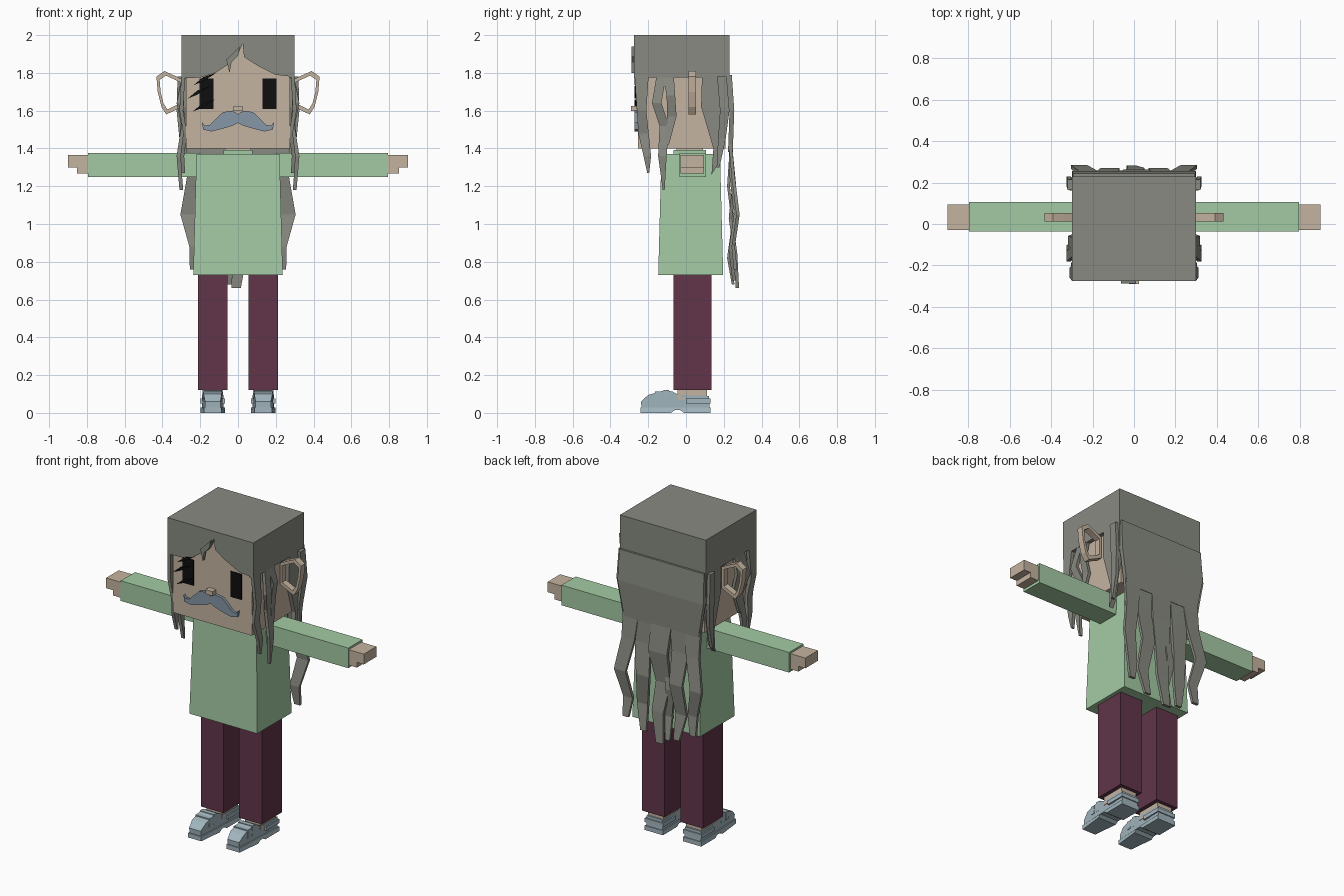
import bpy
import bmesh
from mathutils import Vector

cube = bpy.data.objects.get("Cube")
if cube:
    bpy.data.objects.remove(cube, do_unlink=True)


def material(name, rgb):
    col = [((c / 255 + 0.055) / 1.055) ** 2.4 for c in rgb] + [1]
    m = bpy.data.materials.new(name)
    m.use_nodes = True
    m.diffuse_color = col
    m.node_tree.nodes["Principled BSDF"].inputs["Base Color"].default_value = col
    return m


HAIR = material("grey_hair", (136, 138, 129))
SKIN = material("skin", (197, 180, 160))
GREEN = material("green_shirt", (164, 202, 164))
WINE = material("wine_trousers", (97, 53, 73))
SHOE = material("pale_blue_shoe", (162, 182, 190))
TACHE = material("blue_grey_moustache", (134, 150, 166))
BLACK = material("black", (14, 14, 14))


def finish(name, bm, mat, mirror=False):
    bmesh.ops.recalc_face_normals(bm, faces=bm.faces)
    me = bpy.data.meshes.new(name)
    bm.to_mesh(me)
    bm.free()
    me.materials.append(mat)
    ob = bpy.data.objects.new(name, me)
    bpy.context.collection.objects.link(ob)
    if mirror:
        ob.modifiers.new("Mirror", "MIRROR").use_clip = False
    return ob


def box(name, mat, x, y, z, mirror=False, flare=0.0):
    """Box from ranges; flare widens its bottom."""
    bm = bmesh.new()
    bmesh.ops.create_cube(bm, size=1)
    for v in bm.verts:
        low = flare if v.co.z < 0 else 0
        s = [1 if c > 0 else -1 for c in v.co]
        v.co = (x[s[0] > 0] + s[0] * low, y[s[1] > 0] + s[1] * low, z[s[2] > 0])
    return finish(name, bm, mat, mirror)


def plate(name, mat, pts, axis, lo, hi, mirror=False):
    """Flat outline (h, z) extruded along x or y."""
    bm = bmesh.new()
    place = (lambda h, z, d: (d, h, z)) if axis == "x" else (lambda h, z, d: (h, d, z))
    face = bm.faces.new([bm.verts.new(place(h, z, lo)) for h, z in pts])
    out = bmesh.ops.extrude_face_region(bm, geom=[face])["geom"]
    shift = Vector(place(0, 0, hi - lo))
    for v in out:
        if isinstance(v, bmesh.types.BMVert):
            v.co += shift
    return finish(name, bm, mat, mirror)


def strand(name, mat, path, widths, across, thick, mirror=False):
    """Ribbon of hair along a path, tapering by widths."""
    bm = bmesh.new()
    a = Vector((1, 0, 0)) if across == "x" else Vector((0, 1, 0))
    t = Vector((0, 1, 0)) if across == "x" else Vector((1, 0, 0))
    rings = []
    for p, w in zip(path, widths):
        rings.append([bm.verts.new(Vector(p) + a * w * i + t * thick * j)
                      for i, j in ((-.5, -.5), (.5, -.5), (.5, .5), (-.5, .5))])
    for r, s in zip(rings, rings[1:]):
        for i in range(4):
            bm.faces.new((r[i], r[i - 1], s[i - 1], s[i]))
    bm.faces.new(rings[0])
    bm.faces.new(rings[-1])
    return finish(name, bm, mat, mirror)


# Head, neck and nose
box("head", SKIN, (-.275, .275), (-.255, .21), (1.4, 1.97))
box("neck", SKIN, (-.07, .07), (-.05, .09), (1.34, 1.42))
nose = box("nose", SKIN, (-.025, .025), (-.29, -.25), (1.597, 1.625))

# Ears: open rings
outline = [(.285, 1.76), (.335, 1.785), (.39, 1.81), (.432, 1.78),
           (.425, 1.70), (.405, 1.62), (.38, 1.58), (.285, 1.625)]
centre = Vector((.355, 1.70))
bm = bmesh.new()
loops = []
for scale, y in ((1, .012), (1, .052), (.78, .052), (.78, .012)):
    pts = [centre + (Vector(p) - centre) * scale for p in outline]
    loops.append([bm.verts.new((p.x, y, p.y)) for p in pts])
for k in range(4):
    for i in range(len(outline)):
        bm.faces.new((loops[k - 1][i - 1], loops[k - 1][i], loops[k][i], loops[k][i - 1]))
finish("ear", bm, SKIN, True)

# Eyes, scar-like lashes, moustache
box("eye", BLACK, (.13, .205), (-.262, -.25), (1.61, 1.77), True)
for i, (x, z) in enumerate(((-.235, 1.735), (-.265, 1.665), (-.24, 1.595))):
    plate(f"lash_{i}", BLACK, [(x, z), (x + .05, z + .02), (x + .12, z + .065),
                               (x + .05, z + .042)], "y", -.272, -.262)
plate("moustache", TACHE, [(0, 1.582), (.03, 1.6), (.08, 1.592), (.12, 1.555), (.15, 1.525),
                           (.175, 1.52), (.19, 1.538), (.185, 1.5), (.14, 1.49),
                           (.08, 1.505), (.03, 1.52), (0, 1.535)], "y", -.272, -.25, True)

# Hair cap: top, sides, back and a parted fringe
box("hair_top", HAIR, (-.3, .3), (-.275, .23), (1.965, 2))
box("hair_side", HAIR, (.27, .3), (-.275, .23), (1.775, 1.97), True)
box("hair_back", HAIR, (-.3, .3), (.2, .23), (1.775, 1.97))
plate("hair_fringe", HAIR, [(-.3, 2), (-.3, 1.772), (-.2, 1.775), (-.12, 1.8), (-.03, 1.86),
                            (.0, 1.9), (.025, 1.955), (.032, 1.885), (.1, 1.84),
                            (.2, 1.79), (.3, 1.778), (.3, 2)], "y", -.275, -.25)
plate("fringe_lock", HAIR, [(.01, 1.94), (-.03, 1.9), (-.062, 1.87), (-.045, 1.8),
                            (-.035, 1.855), (0, 1.89)], "y", -.288, -.268)

# Side locks
strand("front_side_lock", HAIR,
       [(.29, -.235, 1.79), (.3, -.235, 1.6), (.28, -.225, 1.48), (.295, -.205, 1.36),
        (.29, -.2, 1.27)], (.075, .05, .055, .04, .01), "y", .02, True)
strand("middle_side_lock", HAIR,
       [(.285, -.13, 1.79), (.315, -.155, 1.64), (.29, -.115, 1.52), (.315, -.125, 1.36),
        (.3, -.118, 1.18)], (.05, .05, .05, .045, .01), "y", .02, True)
strand("thin_side_lock", HAIR,
       [(.285, -.095, 1.79), (.31, -.08, 1.68), (.29, -.075, 1.57), (.305, -.1, 1.42)],
       (.06, .045, .05, .02), "y", .018, True)
plate("rear_side_lock", HAIR, [(.085, 1.79), (.08, 1.62), (.11, 1.52), (.145, 1.4), (.135, 1.26),
                               (.165, 1.31), (.19, 1.45), (.23, 1.6), (.23, 1.79)],
      "x", .27, .3, True)
strand("rear_edge_lock", HAIR,
       [(.31, .19, 1.78), (.315, .205, 1.6), (.3, .19, 1.45), (.3, .17, 1.3)],
       (.05, .05, .04, .015), "y", .02, True)

# Long back hair: a sheet splitting into wavy strands
strand("back_hair_sheet", HAIR, [(0, .23, 1.79), (0, .243, 1.6), (0, .235, 1.38)],
       (.59, .6, .52), "x", .025)
strand("outer_back_strand", HAIR,
       [(.215, .235, 1.42), (.225, .25, 1.25), (.265, .275, 1.05), (.225, .25, .88),
        (.235, .262, .76)], (.11, .09, .08, .065, .04), "x", .018, True)
strand("inner_back_strand", HAIR,
       [(.125, .235, 1.42), (.13, .24, 1.25), (.115, .262, 1.05), (.135, .235, .86),
        (.115, .255, .70)], (.12, .11, .09, .075, .04), "x", .018, True)
strand("central_back_strand", HAIR,
       [(.0, .235, 1.42), (.015, .255, 1.22), (-.01, .235, 1.03), (.01, .262, .85),
        (-.01, .272, .66)], (.14, .13, .1, .08, .05), "x", .018)
strand("thin_back_strand", HAIR,
       [(-.06, .24, 1.42), (-.05, .225, 1.2), (-.065, .25, 1.0), (-.04, .225, .82),
        (-.05, .25, .68)], (.08, .07, .06, .05, .03), "x", .015)

# Shirt
box("shirt_body", GREEN, (-.22, .22), (-.13, .18), (.73, 1.37), flare=.017)
box("shirt_collar", GREEN, (-.078, .078), (-.065, .105), (1.36, 1.393))
box("sleeve", GREEN, (.2, .795), (-.035, .107), (1.25, 1.377), True)

# Hands with a shorter lower step
plate("hand", SKIN, [(.78, 1.365), (.9, 1.365), (.9, 1.3), (.852, 1.3),
                     (.852, 1.267), (.78, 1.267)], "y", -.03, .095, True)

# Trousers and ankles
box("trouser_leg", WINE, (.055, .213), (-.067, .135), (.12, .74), True)
box("ankle", SKIN, (.08, .188), (-.045, .112), (.07, .125), True)

# Shoes: upper, sole and straps
upper = plate("shoe_upper", SHOE, [(-.235, .02), (-.238, .06), (-.2, .095), (-.155, .108),
                                   (-.11, .12), (-.07, .112), (-.04, .095), (.122, .09),
                                   (.125, .02)], "x", .078, .19, True)
sole = plate("shoe_sole", SHOE, [(-.242, 0), (-.242, .028), (.13, .028), (.13, 0), (-.01, 0),
                                 (-.03, .014), (-.06, .014), (-.08, 0)], "x", .07, .198, True)
for shoe in (upper, sole):
    for v in shoe.data.vertices:
        if v.co.y < -.21:
            v.co.x = .134 + (v.co.x - .134) * .72
        if v.co.z > .09 and v.co.y < -.05:
            v.co.x = .134 + (v.co.x - .134) * .85
box("heel_band", SHOE, (.07, .198), (.0, .13), (.05, .075), True)
for i, (y, z) in enumerate(((-.15, .112), (-.105, .122))):
    box(f"shoe_strap_{i}", SHOE, (.085, .183), (y - .014, y + .014), (.06, z), True)
